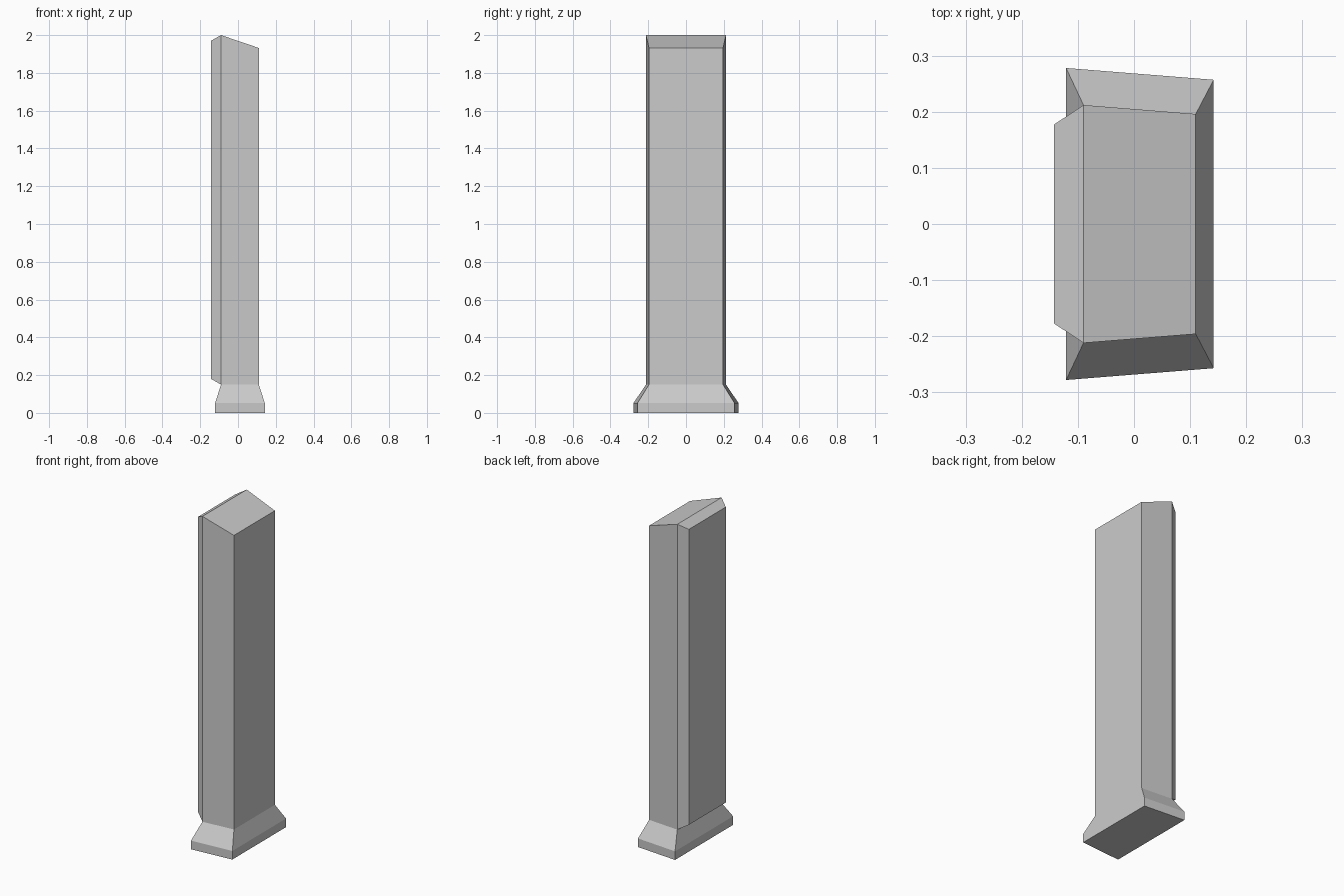
import bpy, bmesh
from mathutils import Vector

if "Cube" in bpy.data.objects:
    bpy.data.objects.remove(bpy.data.objects["Cube"])

bm = bmesh.new()


def ring(x0, w0, z0, x1, w1, z1):
    """Trapezoid loop: left edge (x0, half width w0, z0), right edge (x1, w1, z1)."""
    pts = [(x0, -w0, z0), (x1, -w1, z1), (x1, w1, z1), (x0, w0, z0)]
    return [bm.verts.new(p) for p in pts]


# Plinth, sloped shoulder and shaft with slanted top
rings = [
    ring(-0.121, 0.278, 0.0, 0.142, 0.257, 0.0),
    ring(-0.121, 0.278, 0.052, 0.142, 0.257, 0.052),
    ring(-0.090, 0.212, 0.15, 0.110, 0.196, 0.15),
    ring(-0.090, 0.212, 2.0, 0.110, 0.196, 1.932),
]
bm.faces.new(rings[0][::-1])
bm.faces.new(rings[-1])
for a, b in zip(rings, rings[1:]):
    for i in range(4):
        j = (i + 1) % 4
        face = bm.faces.new((a[i], a[j], b[j], b[i]))
left_face = face

# Bevelled raised panel on the left side of the shaft
panel = bmesh.ops.extrude_discrete_faces(bm, faces=[left_face])["faces"][0]
mid = Vector((0, 0, 1.075))
for v in panel.verts:
    v.co.x = -0.143
    v.co.y *= 0.177 / 0.212
    v.co.z = mid.z + (v.co.z - mid.z) * 0.895 / 0.925

bmesh.ops.recalc_face_normals(bm, faces=bm.faces)
mesh = bpy.data.meshes.new("pillar")
bm.to_mesh(mesh)
bm.free()
pillar = bpy.data.objects.new("pillar", mesh)
bpy.context.collection.objects.link(pillar)
